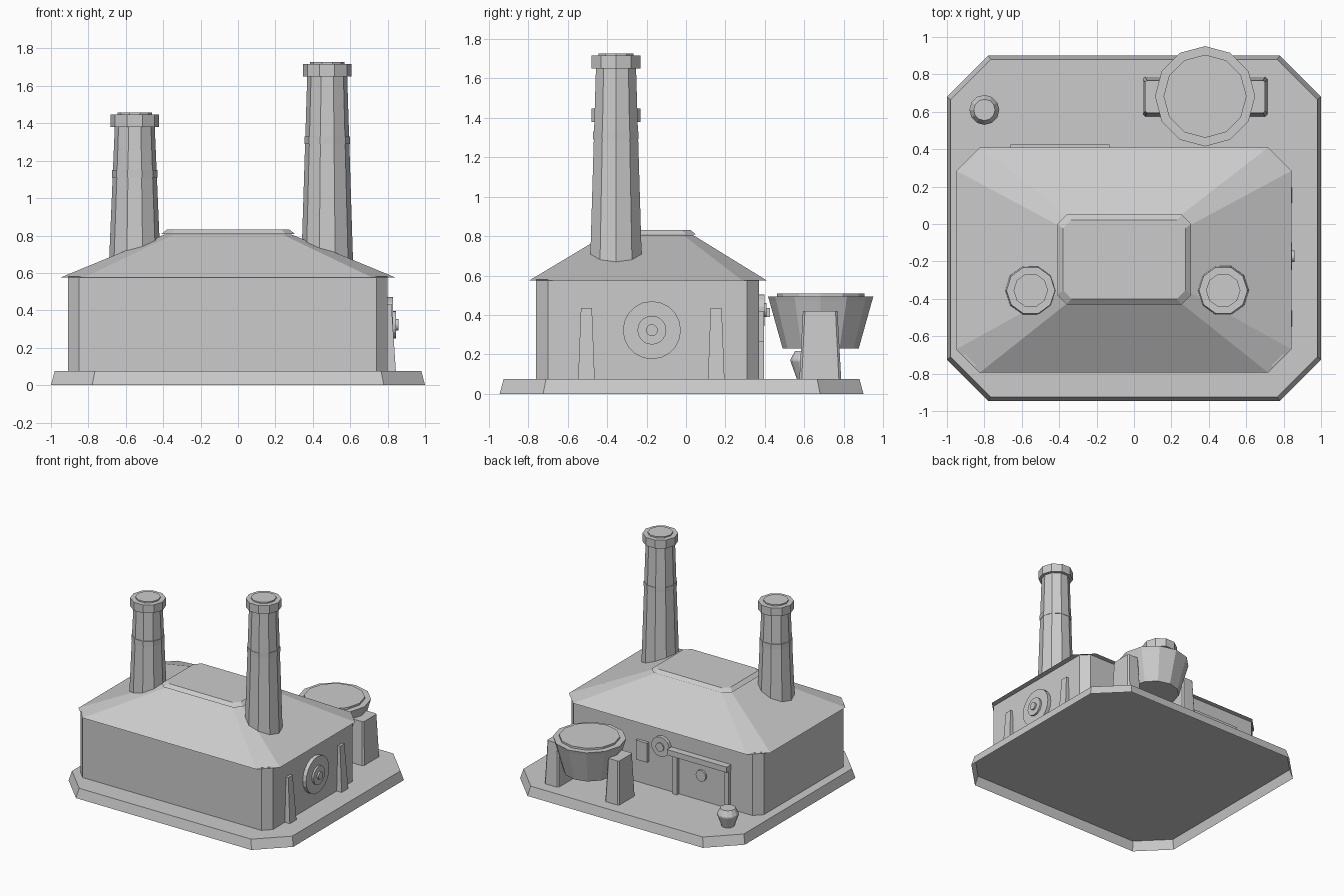
import bpy, bmesh, math
from mathutils import Vector

cube = bpy.data.objects.get("Cube")
if cube:
    bpy.data.objects.remove(cube, do_unlink=True)

GREY = (0.6, 0.6, 0.6, 1.0)
FLOOR = 0.076
grey = bpy.data.materials.new("plain_grey")
grey.use_nodes = True
grey.diffuse_color = GREY
grey.node_tree.nodes["Principled BSDF"].inputs["Base Color"].default_value = GREY


def loft(name, rings, open_bottom=False):
    """Skin a solid, or a shell open below, through rings of equal point counts."""
    bm = bmesh.new()
    loops = [[bm.verts.new(p) for p in ring] for ring in rings]
    n = len(loops[0])
    for a, b in zip(loops, loops[1:]):
        for i in range(n):
            j = (i + 1) % n
            bm.faces.new((a[i], a[j], b[j], b[i]))
    if not open_bottom:
        bm.faces.new(loops[0][::-1])
    bm.faces.new(loops[-1])
    mesh = bpy.data.meshes.new(name)
    bm.to_mesh(mesh)
    bm.free()
    mesh.materials.append(grey)
    obj = bpy.data.objects.new(name, mesh)
    bpy.context.collection.objects.link(obj)
    return obj


def rect(x0, x1, y0, y1, z):
    return [(x0, y0, z), (x1, y0, z), (x1, y1, z), (x0, y1, z)]


def octagon(x0, x1, y0, y1, cut, z):
    """Rectangle with its four corners cut off."""
    c = cut
    return [(x0 + c, y0, z), (x1 - c, y0, z), (x1, y0 + c, z), (x1, y1 - c, z),
            (x1 - c, y1, z), (x0 + c, y1, z), (x0, y1 - c, z), (x0, y0 + c, z)]


def turned(name, centre, profile, sides, axis="Z"):
    """Lathe a (radius, distance) profile along an axis."""
    u, v, w = {"X": ((0, 1, 0), (0, 0, 1), (1, 0, 0)),
               "Y": ((0, 0, 1), (1, 0, 0), (0, 1, 0)),
               "Z": ((1, 0, 0), (0, 1, 0), (0, 0, 1))}[axis]
    u, v, w, o = Vector(u), Vector(v), Vector(w), Vector(centre)
    angles = [math.tau * i / sides for i in range(sides)]
    return loft(name, [[o + w * d + (u * math.cos(a) + v * math.sin(a)) * r
                        for a in angles] for r, d in profile])


def box(name, x0, x1, y0, y1, z0, z1):
    return loft(name, [rect(x0, x1, y0, y1, z0), rect(x0, x1, y0, y1, z1)])


# Hollow ground slab, walls, hipped roof and its overhanging cap
loft("base_slab", [octagon(-1, 1, -0.945, 0.9, 0.22, 0),
                   octagon(-0.98, 0.98, -0.925, 0.88, 0.215, 0.075)], open_bottom=True)
loft("walls", [octagon(-0.91, 0.8, -0.76, 0.37, 0.06, z) for z in (FLOOR, 0.58)])
loft("roof", [octagon(-0.95, 0.843, -0.795, 0.41, 0.125, 0.575),
              octagon(-0.39, 0.285, -0.41, 0.035, 0.05, 0.806)])
loft("roof_cap", [octagon(-0.41, 0.305, -0.43, 0.05, 0.05, 0.808),
                  octagon(-0.38, 0.275, -0.40, 0.022, 0.045, 0.832)])


# Ten-sided chimneys with a band, a collar and a plug
def chimney(side, x, collar, band):
    y, foot, wide, slim = -0.355, 0.6, 0.14, 0.107

    def radius(z):
        return wide + (slim - wide) * (z - foot) / (collar - foot)

    turned(side + "_chimney_shaft", (x, y, 0), [(wide, foot), (slim, collar)], 10)
    turned(side + "_chimney_band", (x, y, 0),
           [(radius(band) + 0.003, band), (radius(band) + 0.003, band + 0.04)], 10)
    turned(side + "_chimney_collar", (x, y, 0),
           [(0.13, collar), (0.13, collar + 0.067)], 10)
    turned(side + "_chimney_plug", (x, y, 0),
           [(0.092, collar + 0.06), (0.092, collar + 0.077)], 10)


chimney("right", -0.552, 1.38, 1.11)
chimney("left", 0.477, 1.65, 1.29)

# Stepped wheel and tapered buttresses on the left wall
turned("wall_wheel", (0.79, -0.173, 0.323),
       [(0.147, 0), (0.147, 0.04), (0.073, 0.04), (0.073, 0.055),
        (0.03, 0.055), (0.03, 0.068)], 20, "X")
for name, y in (("front_buttress", -0.505), ("rear_buttress", 0.153)):
    loft(name, [rect(0.78, 0.844, y - 0.042, y + 0.042, FLOOR),
                rect(0.78, 0.82, y - 0.028, y + 0.028, 0.435)])

# Doorway frame with a round knob on the back wall
box("door_lintel", -0.66, -0.13, 0.36, 0.425, 0.39, 0.435)
for name, x in (("door_post_left", -0.175), ("door_post_right", -0.635)):
    box(name, x - 0.02, x + 0.02, 0.36, 0.395, FLOOR, 0.395)
turned("door_knob", (-0.4, 0.36, 0.28), [(0.045, 0), (0.045, 0.025)], 12, "Y")

# Gauge and small panel on the back wall
turned("wall_gauge", (-0.05, 0.36, 0.425),
       [(0.08, 0), (0.08, 0.038), (0.035, 0.038), (0.035, 0.048)], 14, "Y")
box("wall_panel", 0.07, 0.17, 0.36, 0.395, 0.265, 0.42)

# Large bowl held between two tapered piers
turned("bowl", (0.38, 0.683, 0),
       [(0.193, 0.23), (0.26, 0.47), (0.268, 0.495)], 12)
turned("bowl_lid", (0.38, 0.683, 0), [(0.222, 0.48), (0.222, 0.51)], 12)
for name, s in (("bowl_pier_right", -1), ("bowl_pier_left", 1)):
    def span(inner, outer):
        return sorted((0.38 + s * inner, 0.38 + s * outer))
    loft(name, [octagon(*span(0.205, 0.333), 0.575, 0.787, 0.012, FLOOR),
                octagon(*span(0.22, 0.32), 0.593, 0.768, 0.01, 0.42)])

# Small pot with a sloping lid on the back corner of the slab
turned("small_pot", (-0.8, 0.61, 0),
       [(0.048, FLOOR), (0.08, 0.165), (0.08, 0.175), (0.057, 0.218)], 12)
